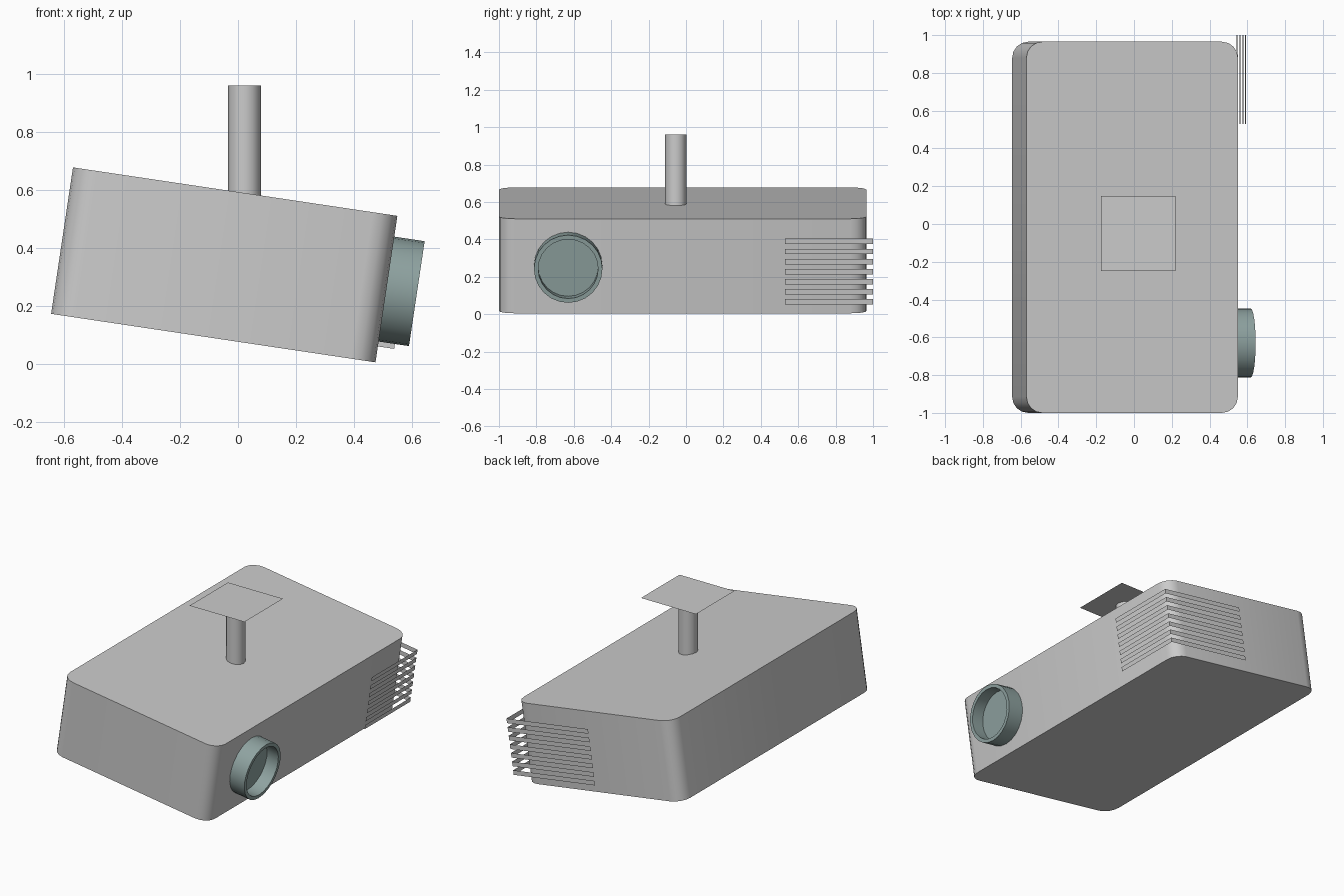
import bpy, bmesh, math
from mathutils import Matrix, Vector

if "Cube" in bpy.data.objects:
    bpy.data.objects.remove(bpy.data.objects["Cube"])

# Tilted frame shared by the housing, lens and vents
TILT = Matrix.Translation((-0.0475, 0, 0.341)) @ Matrix.Rotation(math.radians(8.5), 4, 'Y')
HX, HZ = 0.566, 0.2555
Y0, Y1 = -1.0, 0.965


def make(name, bm, matrix=Matrix(), smooth=True, mat=None):
    bm.transform(matrix)
    mesh = bpy.data.meshes.new(name)
    bm.to_mesh(mesh)
    bm.free()
    ob = bpy.data.objects.new(name, mesh)
    bpy.context.collection.objects.link(ob)
    if mat:
        mesh.materials.append(mat)
    if smooth:
        bpy.ops.object.select_all(action='DESELECT')
        ob.select_set(True)
        bpy.context.view_layer.objects.active = ob
        bpy.ops.object.shade_smooth_by_angle(angle=math.radians(40))
    return ob


teal = bpy.data.materials.new("lens_teal")
teal.diffuse_color = (0.27, 0.36, 0.35, 1)
teal.use_nodes = True
teal.node_tree.nodes["Principled BSDF"].inputs["Base Color"].default_value = teal.diffuse_color

# Housing: box with rounded upright corners
bm = bmesh.new()
bmesh.ops.create_cube(bm, size=1)
bm.transform(Matrix.Translation((0, (Y0 + Y1) / 2, 0)) @ Matrix.Diagonal((2 * HX, Y1 - Y0, 2 * HZ, 1)))
upright = [e for e in bm.edges if abs(e.verts[0].co.z - e.verts[1].co.z) > 0.1]
bmesh.ops.bevel(bm, geom=upright, offset=0.085, segments=4, profile=0.5, affect='EDGES')
make("housing", bm, TILT)

# Lens: stepped profile spun round the projection axis, glass set deep inside
profile = [(HX - 0.01, 0.183), (0.672, 0.183), (0.672, 0.16), (0.59, 0.16), (0.59, 0)]
bm = bmesh.new()
verts = [bm.verts.new((x, 0, r)) for x, r in profile]
edges = [bm.edges.new(pair) for pair in zip(verts, verts[1:])]
bmesh.ops.spin(bm, geom=verts + edges, cent=(0, 0, 0), axis=(1, 0, 0),
               angle=math.tau, steps=24, use_duplicate=False)
bmesh.ops.remove_doubles(bm, verts=bm.verts, dist=1e-4)
bmesh.ops.recalc_face_normals(bm, faces=bm.faces)
make("lens", bm, TILT @ Matrix.Translation((0, -0.63, 0)), mat=teal)

# Vent slats: thin strips wrapping the back right corner
bm = bmesh.new()
path = [(0.623, 0.53), (0.623, 1.0), (0.03, 1.0)]
for i in range(7):
    z = -0.2 + i * 0.0545
    low = [bm.verts.new((x, y, z)) for x, y in path]
    high = [bm.verts.new((x, y, z + 0.029)) for x, y in path]
    for k in range(2):
        bm.faces.new((low[k], low[k + 1], high[k + 1], high[k]))
make("vent_slats", bm, TILT, smooth=False)

# Mounting post
bm = bmesh.new()
bmesh.ops.create_cone(bm, cap_ends=True, segments=12, radius1=0.057, radius2=0.057, depth=0.39)
make("mounting_post", bm, Matrix.Translation((0.0225, -0.055, 0.765)))

# Ceiling plate: single flat square
bm = bmesh.new()
bmesh.ops.create_grid(bm, x_segments=1, y_segments=1, size=0.198)
make("ceiling_plate", bm, Matrix.Translation((0.0225, -0.05, 0.961)), smooth=False)
